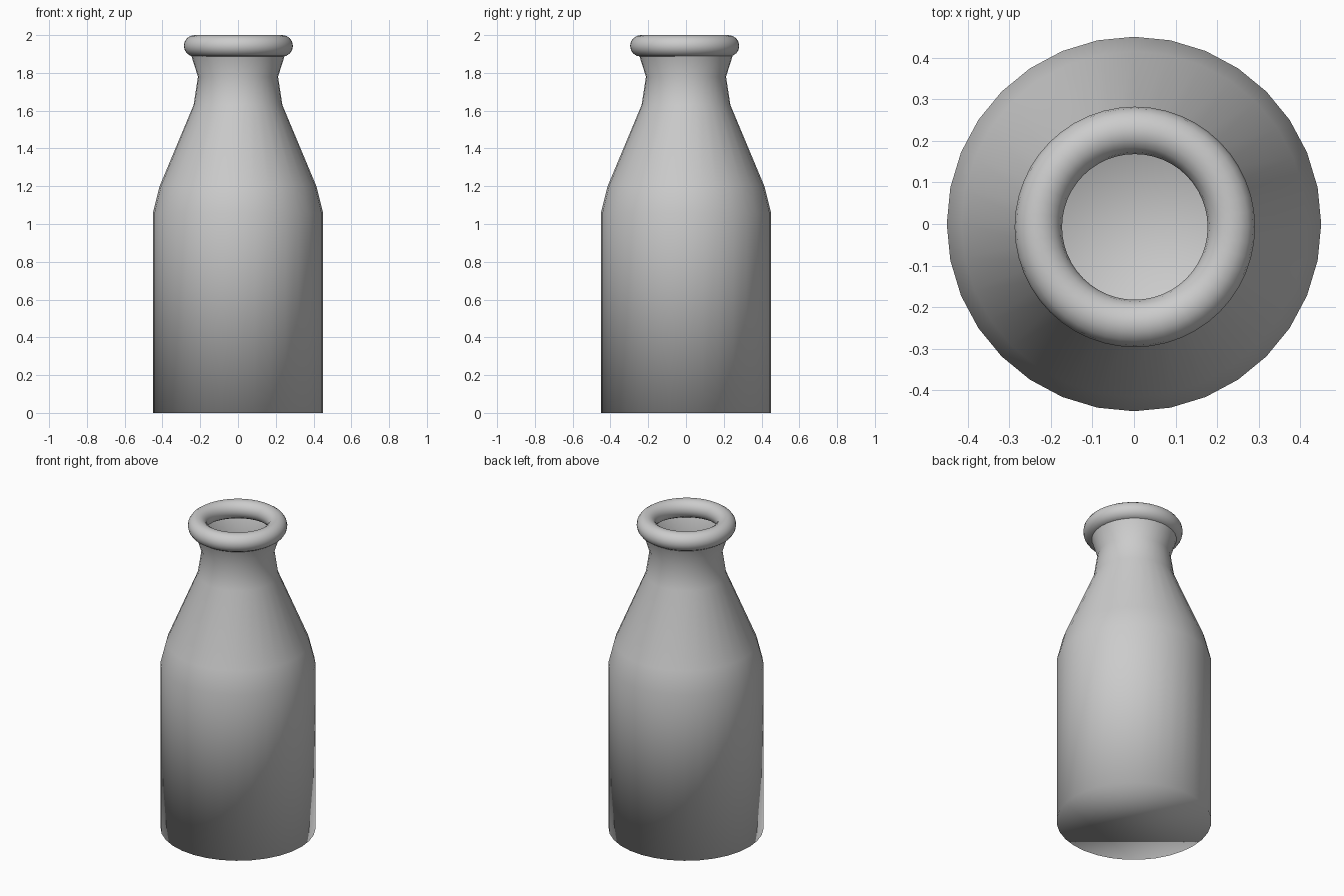
import bpy, bmesh
from math import sin, cos, tau

if "Cube" in bpy.data.objects:
    bpy.data.objects.remove(bpy.data.objects["Cube"])

SIDES = 32


def lathe(name, profile):
    """Revolve (radius, z) points, closed at the bottom and open at the top."""
    bm = bmesh.new()
    rings = [[bm.verts.new((r * cos(tau * i / SIDES), r * sin(tau * i / SIDES), z))
              for i in range(SIDES)] for r, z in profile]
    for low, high in zip(rings, rings[1:]):
        for i in range(SIDES):
            j = (i + 1) % SIDES
            bm.faces.new((low[i], low[j], high[j], high[i]))
    bm.faces.new(rings[0][::-1])
    for f in bm.faces:
        f.smooth = True
    mesh = bpy.data.meshes.new(name)
    bm.to_mesh(mesh)
    bm.free()
    obj = bpy.data.objects.new(name, mesh)
    bpy.context.collection.objects.link(obj)
    return obj


# Hollow bottle: straight body, sloped shoulder, waisted neck
lathe("bottle_body", [(0.45, 0), (0.45, 1.06), (0.415, 1.2),
                      (0.235, 1.63), (0.212, 1.78), (0.247, 1.89)])

# Rounded lip, very slightly off centre
bpy.ops.mesh.primitive_torus_add(major_radius=0.232, minor_radius=0.057,
                                 major_segments=48, minor_segments=16,
                                 location=(0.002, -0.007, 1.943))
lip = bpy.context.object
lip.name = "bottle_lip"
bpy.ops.object.shade_smooth()
